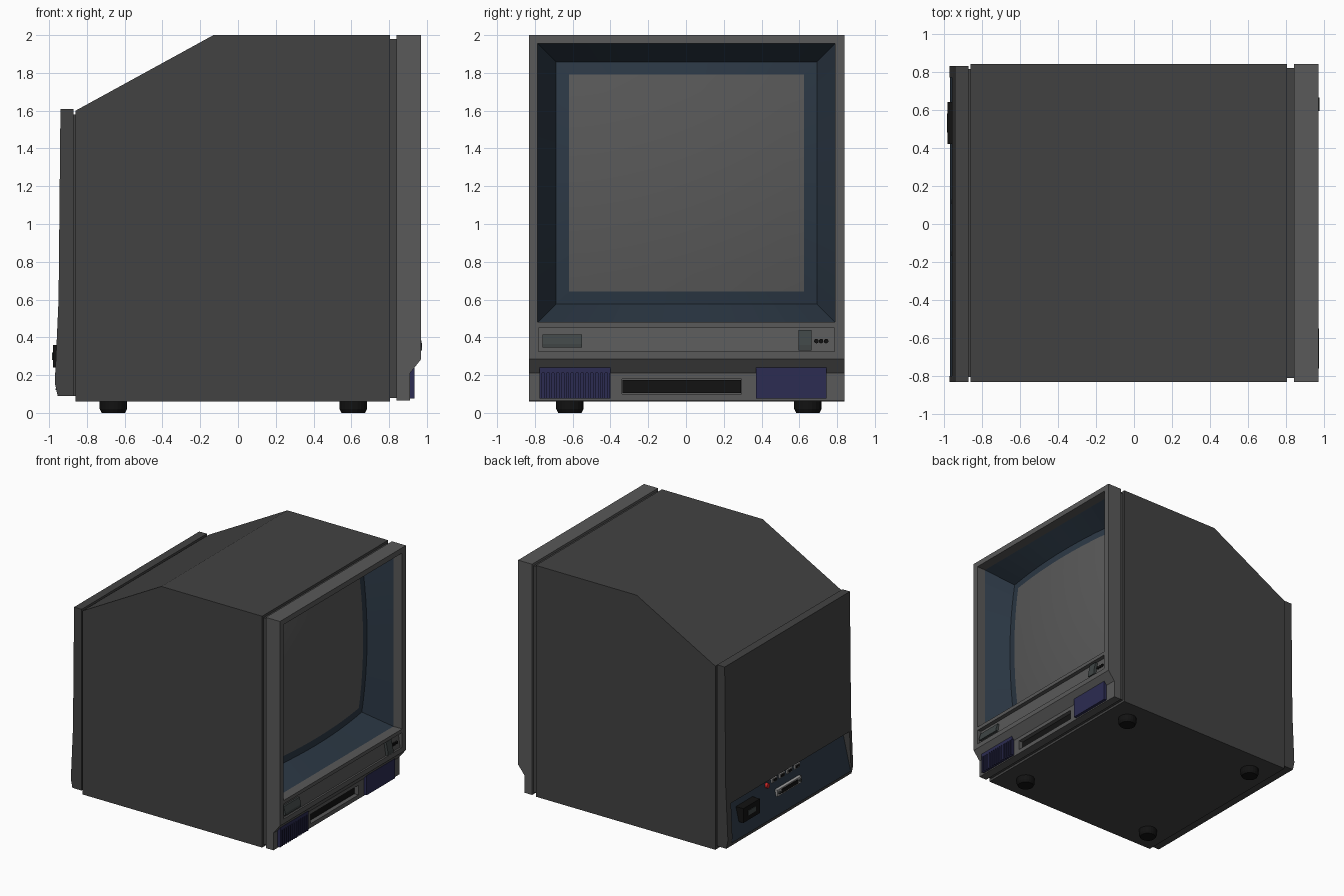
import bpy, bmesh, math
from mathutils import Vector

if "Cube" in bpy.data.objects:
    bpy.data.objects.remove(bpy.data.objects["Cube"])


def mat(name, r, g, b):
    m = bpy.data.materials.new(name)
    m.diffuse_color = (r, g, b, 1)
    m.use_nodes = True
    m.node_tree.nodes["Principled BSDF"].inputs["Base Color"].default_value = m.diffuse_color
    return m


SHELL = mat("shell_grey", .055, .055, .055)
BEZEL = mat("bezel_grey", .1, .1, .1)
BLUE = mat("slate_blue", .025, .04, .06)
NAVY = mat("navy", .025, .025, .085)
BLACK = mat("black", .006, .006, .006)
STEEL = mat("steel", .35, .35, .35)
TRIM = mat("trim", .05, .06, .06)
RED = mat("red", .6, .02, .02)


def finish(name, bm, m):
    me = bpy.data.meshes.new(name)
    bm.to_mesh(me)
    bm.free()
    ob = bpy.data.objects.new(name, me)
    bpy.context.collection.objects.link(ob)
    if m:
        me.materials.append(m)
    return ob


def prism(name, pts, y0, y1, m=None):
    """Extrude an (x, z) profile along y."""
    bm = bmesh.new()
    f = bm.faces.new([bm.verts.new((x, y0, z)) for x, z in pts])
    new = bmesh.ops.extrude_face_region(bm, geom=[f])["geom"]
    bmesh.ops.translate(bm, vec=(0, y1 - y0, 0),
                        verts=[v for v in new if isinstance(v, bmesh.types.BMVert)])
    bmesh.ops.recalc_face_normals(bm, faces=bm.faces)
    return finish(name, bm, m)


def box(name, x0, x1, y0, y1, z0, z1, m=None):
    return prism(name, [(x0, z0), (x1, z0), (x1, z1), (x0, z1)], y0, y1, m)


def cylinder(name, loc, r0, r1, depth, axis, m, seg=20):
    bm = bmesh.new()
    bmesh.ops.create_cone(bm, cap_ends=True, segments=seg, radius1=r0, radius2=r1, depth=depth)
    ob = finish(name, bm, m)
    ob.rotation_euler = Vector((0, 0, 1)).rotation_difference(Vector(axis)).to_euler()
    ob.location = loc
    return ob


def cut(targets, cutter):
    """Subtract the cutter from every target, then drop it."""
    cutter.hide_render = True
    for t in targets:
        mod = t.modifiers.new("cut", 'BOOLEAN')
        mod.object, mod.operation, mod.solver = cutter, 'DIFFERENCE', 'EXACT'
        bpy.context.view_layer.objects.active = t
        bpy.ops.object.modifier_apply(modifier=mod.name)
    bpy.data.objects.remove(cutter)


# Cabinet shell, recessed necks, front bezel
Y0, Y1 = -.83, .84
shell = prism("cabinet", [(-.86, .06), (.805, .06), (.805, 2), (-.13, 2), (-.86, 1.6)], Y0, Y1, SHELL)
neck = box("front_neck", .78, .86, Y0 + .02, Y1 - .02, .08, 1.98, SHELL)
box("rear_neck", -.88, -.85, Y0 + .025, Y1 - .025, .09, 1.58, SHELL)
bezel = prism("front_bezel", [(.84, .065), (.91, .065), (.91, .21), (.97, .285), (.97, 2), (.84, 2)],
              Y0, Y1, BEZEL)
cut([shell, neck, bezel], box("opening_cutter", .5, 1.2, -.785, .79, .48, 1.955))
cut([bezel], prism("strip_cutter", [(1.1, .45), (.935, .45), (.955, .325), (1.1, .325)], -.78, .785))
cut([bezel], box("slot_cutter", .87, 1.1, -.34, .295, .1, .18))

# Picture tube surround and bulged screen
CY, CZ, N = .0025, 1.217, 12


def bulge(y, z):
    return .77 - .12 * (y * y + z * z)


def side_loop(bm, hy, hz, depth):
    c = [(-hy, -hz), (hy, -hz), (hy, hz), (-hy, hz)]
    out = []
    for k in range(4):
        a, b = Vector(c[k]), Vector(c[(k + 1) % 4])
        for i in range(N):
            y, z = a.lerp(b, i / N)
            out.append(bm.verts.new((depth(y, z), y + CY, z + CZ)))
    return out


def ring(name, outer, inner, m):
    bm = bmesh.new()
    a, b = side_loop(bm, *outer), side_loop(bm, *inner)
    for i in range(4 * N):
        j = (i + 1) % (4 * N)
        bm.faces.new((a[i], a[j], b[j], b[i]))
    return finish(name, bm, m)


ring("screen_surround", (.7875, .7375, lambda y, z: .89), (.69, .64, bulge), BLUE)
ring("screen_inner_rim", (.69, .64, bulge), (.622, .575, bulge), BLUE)
bm = bmesh.new()
rows = [[bm.verts.new((bulge(y, z), y + CY, z + CZ))
         for y in (.622 * (2 * i / N - 1) for i in range(N + 1))]
        for z in (.575 * (2 * k / N - 1) for k in range(N + 1))]
for p, q in zip(rows, rows[1:]):
    for i in range(N):
        bm.faces.new((p[i], p[i + 1], q[i + 1], q[i])).smooth = True
finish("screen", bm, BEZEL)

# Control strip: latch, button and three dots
prism("latch", [(.935, .345), (.972, .345), (.972, .365), (.955, .415), (.935, .415)], -.76, -.55, TRIM)
prism("power_button", [(.93, .33), (.975, .33), (.975, .36), (.958, .44), (.93, .44)], .595, .665, TRIM)
for y in (.69, .715, .742):
    cylinder("indicator_dot", (.948, y, .38), .012, .012, .02, (1, 0, 0), BLACK, 12)

# Lower front: black slot and two navy grilles, the left one finned
box("slot_liner", .865, .88, -.335, .29, .105, .175, BLACK)
box("right_grille", .88, .935, .37, .745, .075, .24, NAVY)
box("left_grille_back", .88, .918, -.775, -.4, .075, .24, NAVY)
box("left_grille_top", .9, .935, -.775, -.4, .212, .24, NAVY)
for i in range(15):
    y = -.775 + i * .0257
    box("grille_fin", .9, .935, y, y + .013, .075, .213, NAVY)

# Rear panel with a sloping connector bay
panel = prism("rear_panel", [(-.87, .09), (-.955, .09), (-.97, .16), (-.95, .6), (-.94, 1.61), (-.87, 1.61)],
              Y0, Y1 - .01, SHELL)
cut([panel], prism("bay_cutter", [(-1.1, .12), (-.962, .12), (-.885, .45), (-1.1, .45)], -.8, .77))
prism("connector_bay", [(-.967, .12), (-.89, .45), (-.882, .45), (-.955, .12)], -.8, .77, BLUE)


def bay_x(z):
    return -.967 + (z - .12) * .077 / .33


# Rear connectors
box("power_socket", -.98, -.9, .42, .64, .24, .36, BLACK)
box("power_socket_pins", -.984, -.9, .48, .58, .28, .32, TRIM)
for i in range(4):
    y, x = .13 - i * .1, bay_x(.39)
    box("jack_plate", x - .012, x + .03, y - .035, y + .035, .375, .41, STEEL)
    box("jack_hole", x - .016, x + .03, y - .02, y + .02, .383, .402, BLACK)
x = bay_x(.29)
box("data_port", x - .02, x + .03, -.18, .14, .26, .315, STEEL)
box("data_port_core", x - .024, x + .03, -.13, .09, .27, .305, BLACK)
for y in (-.157, .117):
    cylinder("port_screw", (x - .022, y, .288), .012, .012, .02, (1, 0, 0), TRIM, 8)
cylinder("red_jack", (bay_x(.38) - .005, .23, .38), .02, .02, .03, (1, 0, 0), RED, 12)

# Four rubber feet
for fx in (-.66, .61):
    for fy in (-.615, .645):
        cylinder("foot", (fx, fy, .045), .072, .072, .05, (0, 0, 1), BLACK)
        cylinder("foot_pad", (fx, fy, .01), .062, .072, .02, (0, 0, 1), BLACK)
